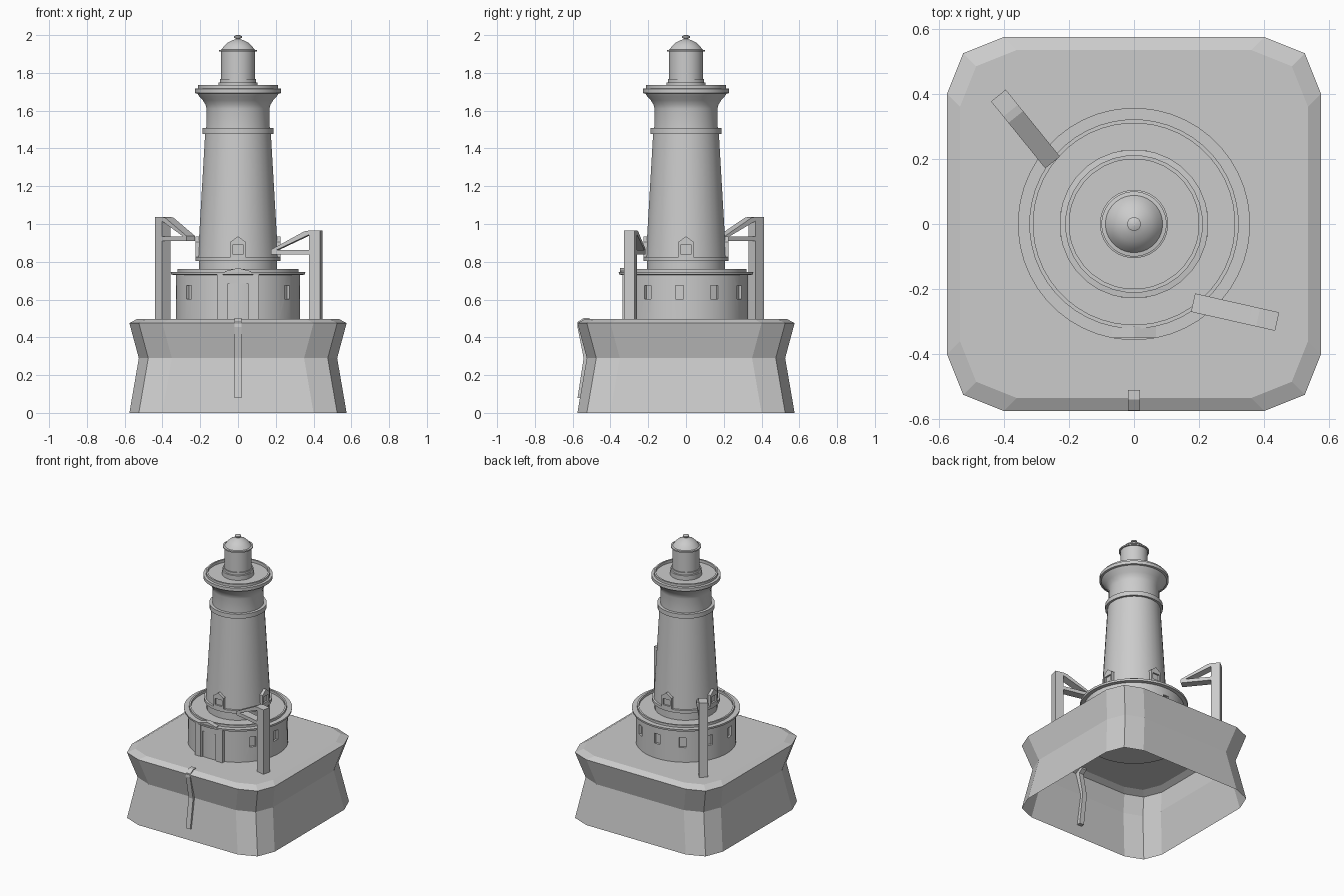
import bpy, bmesh
from math import pi, sin, cos, radians, atan2
from mathutils import Matrix

if "Cube" in bpy.data.objects:
    bpy.data.objects.remove(bpy.data.objects["Cube"])


def finish(bm, name, smooth=False):
    me = bpy.data.meshes.new(name)
    bm.to_mesh(me)
    bm.free()
    ob = bpy.data.objects.new(name, me)
    bpy.context.collection.objects.link(ob)
    if smooth:
        smooth_shade(ob)
    return ob


def smooth_shade(ob):
    bpy.ops.object.select_all(action='DESELECT')
    ob.select_set(True)
    bpy.context.view_layer.objects.active = ob
    bpy.ops.object.shade_smooth_by_angle(angle=radians(30))


def loft(bm, rings):
    for a, b in zip(rings, rings[1:]):
        n = len(a)
        for i in range(n):
            bm.faces.new((a[i], a[(i + 1) % n], b[(i + 1) % n], b[i]))


def lathe(name, profile, n=32, smooth=True):
    """Closed solid of revolution from (radius, z) points."""
    bm = bmesh.new()
    rings = [[bm.verts.new((r * cos(2 * pi * (i + .5) / n), r * sin(2 * pi * (i + .5) / n), z))
              for i in range(n)] for r, z in profile]
    loft(bm, rings)
    bm.faces.new(rings[0][::-1])
    bm.faces.new(rings[-1])
    bmesh.ops.recalc_face_normals(bm, faces=bm.faces)
    return finish(bm, name, smooth)


def prism(bm, pts, v0, v1, ang=0, loc=(0, 0, 0)):
    """Extrude an outline of (u, z) points from v0 to v1, turned about z by ang."""
    m = Matrix.Translation(loc) @ Matrix.Rotation(ang, 4, 'Z')
    a = [bm.verts.new((u, v0, z)) for u, z in pts]
    b = [bm.verts.new((u, v1, z)) for u, z in pts]
    loft(bm, [a, b])
    bm.faces.new(a[::-1])
    bm.faces.new(b)
    bmesh.ops.transform(bm, matrix=m, verts=a + b)
    bmesh.ops.recalc_face_normals(bm, faces=bm.faces)


def rect(u0, u1, z0, z1):
    return [(u0, z0), (u1, z0), (u1, z1), (u0, z1)]


# Waisted foundation crib with chamfered corners, open underneath
bm = bmesh.new()
rings = []
for h, z in [(.575, 0), (.525, .29), (.575, .475), (.535, .497)]:
    corner = [(h, h - .175), (h - .05, h - .05), (h - .175, h)]
    ring = []
    for k in range(4):
        c, s = round(cos(k * pi / 2)), round(sin(k * pi / 2))
        ring += [bm.verts.new((c * x - s * y, s * x + c * y, z)) for x, y in corner]
    rings.append(ring)
loft(bm, rings)
bm.faces.new(rings[-1])
finish(bm, "foundation")

# Fender strip following the front wall
bm = bmesh.new()
prism(bm, [(.535, .08), (.574, .08), (.542, .29), (.575, .455), (.573, .482), (.54, .503),
           (.51, .503), (.51, .485), (.54, .465), (.505, .29)], -.018, .018, -pi / 2)
finish(bm, "front_fender")

# Round house with eave and roof lip
house = lathe("round_house", [(.33, .492), (.33, .73), (.355, .732), (.357, .746), (.322, .746),
                              (.322, .762), (.31, .762), (.31, .745)], 48, False)
bm = bmesh.new()
for a in (52, 84, 117, 149, 180, 211, 243, 276, 308):
    prism(bm, rect(-.022, .022, .603, .675), -.36, -.313, radians(a))
cutter = finish(bm, "window_cutter")
cutter.hide_render = True
mod = house.modifiers.new("windows", 'BOOLEAN')
mod.object = cutter
mod.solver = 'EXACT'
bpy.context.view_layer.objects.active = house
bpy.ops.object.modifier_apply(modifier=mod.name)
bpy.data.objects.remove(cutter)
smooth_shade(house)

# Entrance: pilasters, door frame and low gable
bm = bmesh.new()
for s in (-1, 1):
    prism(bm, rect(*sorted((s * .065, s * .11)), .497, .732), -.337, -.28)
    prism(bm, rect(*sorted((s * .053, s * .065)), .497, .732), -.334, -.28)
prism(bm, rect(-.053, .053, .685, .732), -.334, -.28)
prism(bm, [(-.068, .732), (.068, .732), (.068, .75), (0, .767), (-.068, .75)], -.35, -.315)
finish(bm, "entrance")

# Tapered tower with bands, flared gallery and lip
lathe("tower", [(.207, .74), (.207, .803), (.225, .803), (.225, .824), (.213, .826), (.175, 1.476),
                (.19, 1.476), (.19, 1.508), (.169, 1.508), (.167, 1.61), (.173, 1.632),
                (.187, 1.655), (.207, 1.677), (.216, 1.69), (.229, 1.693), (.229, 1.716),
                (.212, 1.718), (.212, 1.735), (.2, 1.735), (.2, 1.715)])

# Gabled windows round the tower foot
bm = bmesh.new()
for k in range(4):
    for pts in (rect(-.04, -.028, .825, .888), rect(.028, .04, .825, .888),
                rect(-.028, .028, .825, .842),
                [(-.04, .888), (.04, .888), (.04, .905), (0, .935), (-.04, .905)]):
        prism(bm, pts, -.226, -.17, k * pi / 2)
    prism(bm, rect(-.03, .03, .83, .89), -.214, -.17, k * pi / 2)
finish(bm, "tower_windows")

# Lantern room and cap
lathe("lantern", [(.105, 1.71), (.105, 1.748), (.097, 1.75), (.097, 1.767), (.09, 1.767), (.09, 1.912),
                  (.1, 1.912), (.1, 1.921), (.088, 1.923), (.075, 1.942), (.055, 1.96),
                  (.032, 1.972), (.012, 1.979), (.012, 1.983), (.021, 1.986), (.021, 1.994),
                  (.008, 2.0)])

# Two davits: post, level arm and sloping stay
for name, x, y, dx, dy, top in (("left_davit", -.417, .395, .167, -.206, 1.037),
                                ("right_davit", .44, -.30, -.253, .057, .965)):
    bm = bmesh.new()
    for pts in (rect(0, .06, .49, top),
                rect(.06, .265, top - .127, top - .102),
                [(.06, top), (.085, top - .004), (.265, top - .1), (.265, top - .115),
                 (.24, top - .105), (.06, top - .022)]):
        prism(bm, pts, -.029, .029, atan2(dy, dx), (x, y, 0))
    finish(bm, name)
